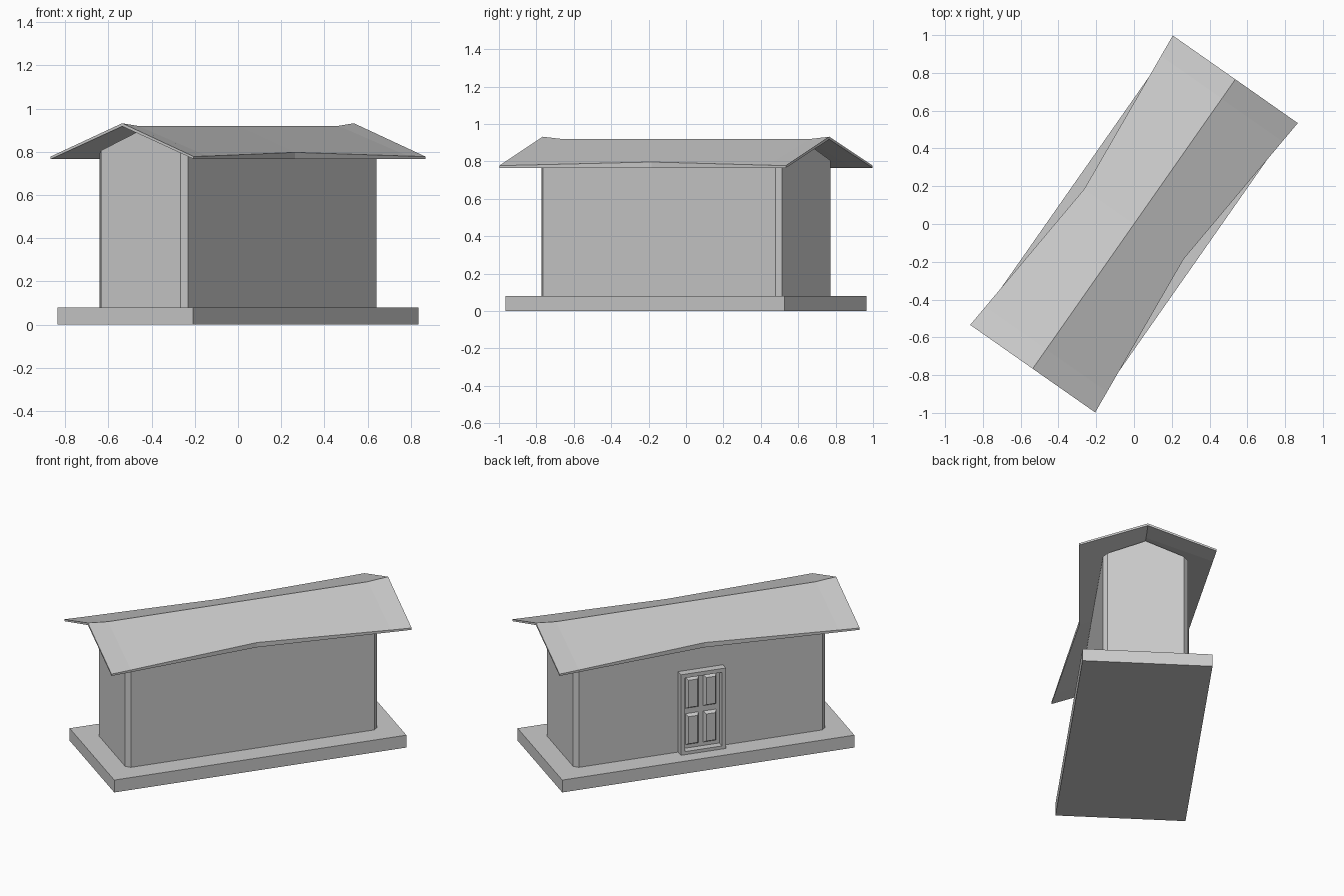
import bpy, bmesh, math
from mathutils import Matrix

if "Cube" in bpy.data.objects:
    bpy.data.objects.remove(bpy.data.objects["Cube"])

# The whole building is turned on the ground; local x runs along the ridge
TURN = Matrix.Rotation(math.radians(55), 4, 'Z')


def finish(name, bm):
    bmesh.ops.recalc_face_normals(bm, faces=bm.faces[:])
    bm.transform(TURN)
    me = bpy.data.meshes.new(name)
    bm.to_mesh(me)
    bm.free()
    ob = bpy.data.objects.new(name, me)
    bpy.context.collection.objects.link(ob)
    return ob


def loft(name, rings):
    """Skin a list of closed rings and cap both ends."""
    bm = bmesh.new()
    rows = [[bm.verts.new(p) for p in ring] for ring in rings]
    n = len(rows[0])
    for a, b in zip(rows, rows[1:]):
        for i in range(n):
            j = (i + 1) % n
            bm.faces.new((a[i], a[j], b[j], b[i]))
    # cap as two convex halves where the ring is a roof section
    for row in (rows[0], rows[-1]):
        if n == 6:
            bm.faces.new((row[0], row[1], row[4], row[5]))
            bm.faces.new((row[1], row[2], row[3], row[4]))
        else:
            bm.faces.new(row)
    return finish(name, bm)


def box(name, x0, x1, y0, y1, z0, z1, taper=0.0):
    """Box whose +y face may be shrunk to give bevelled sides."""
    t = taper
    back = [(x0, y0, z0), (x1, y0, z0), (x1, y0, z1), (x0, y0, z1)]
    front = [(x0 + t, y1, z0 + t), (x1 - t, y1, z0 + t),
             (x1 - t, y1, z1 - t), (x0 + t, y1, z1 - t)]
    return loft(name, [back, front])


# Base slab
box("base_slab", -0.91, 0.91, -0.382, 0.382, 0, 0.08)

# Walls: gable section, chamfered at the four upright corners
L, W, C = 0.785, 0.25, 0.026


def gable(x, w):
    return [(x, -w, 0.07), (x, w, 0.07), (x, w, 0.90 - 0.42 * w),
            (x, 0, 0.90), (x, -w, 0.90 - 0.42 * w)]


loft("walls", [gable(-L, W - C), gable(-L + C, W), gable(L - C, W), gable(L, W - C)])


# Roof: thin gable shell with bowed eaves and lifted ridge ends
def roof_ring(x, w, eave, ridge):
    return [(x, w, eave), (x, 0, ridge), (x, -w, eave),
            (x, -w, 0.766), (x, 0, ridge - 0.014), (x, w, 0.766)]


half = [(0.935, 0.404, 0.778, 0.932), (0.81, 0.393, 0.780, 0.92)]
stations = ([(-x, w, e, r) for x, w, e, r in half] + [(0, 0.322, 0.797, 0.92)] + half[::-1])
loft("roof", [roof_ring(*s) for s in stations])

# Door frame on the rear long wall
D, T = 0.14, 0.025
for side, name in ((-1, "door_jamb_right"), (1, "door_jamb_left")):
    xs = sorted((side * D, side * (D - T)))
    box(name, xs[0], xs[1], 0.24, 0.298, 0.08, 0.60)
box("door_lintel", -D + T, D - T, 0.24, 0.298, 0.575, 0.60)
box("door_sill", -D + T, D - T, 0.24, 0.298, 0.08, 0.10)

# Door leaf with four raised panels
box("door_leaf", -D + T, D - T, 0.24, 0.254, 0.10, 0.575)
for x in (-0.055, 0.055):
    for z0, z1 in ((0.12, 0.325), (0.355, 0.56)):
        box("door_panel", x - 0.043, x + 0.043, 0.25, 0.274, z0, z1, 0.015)
